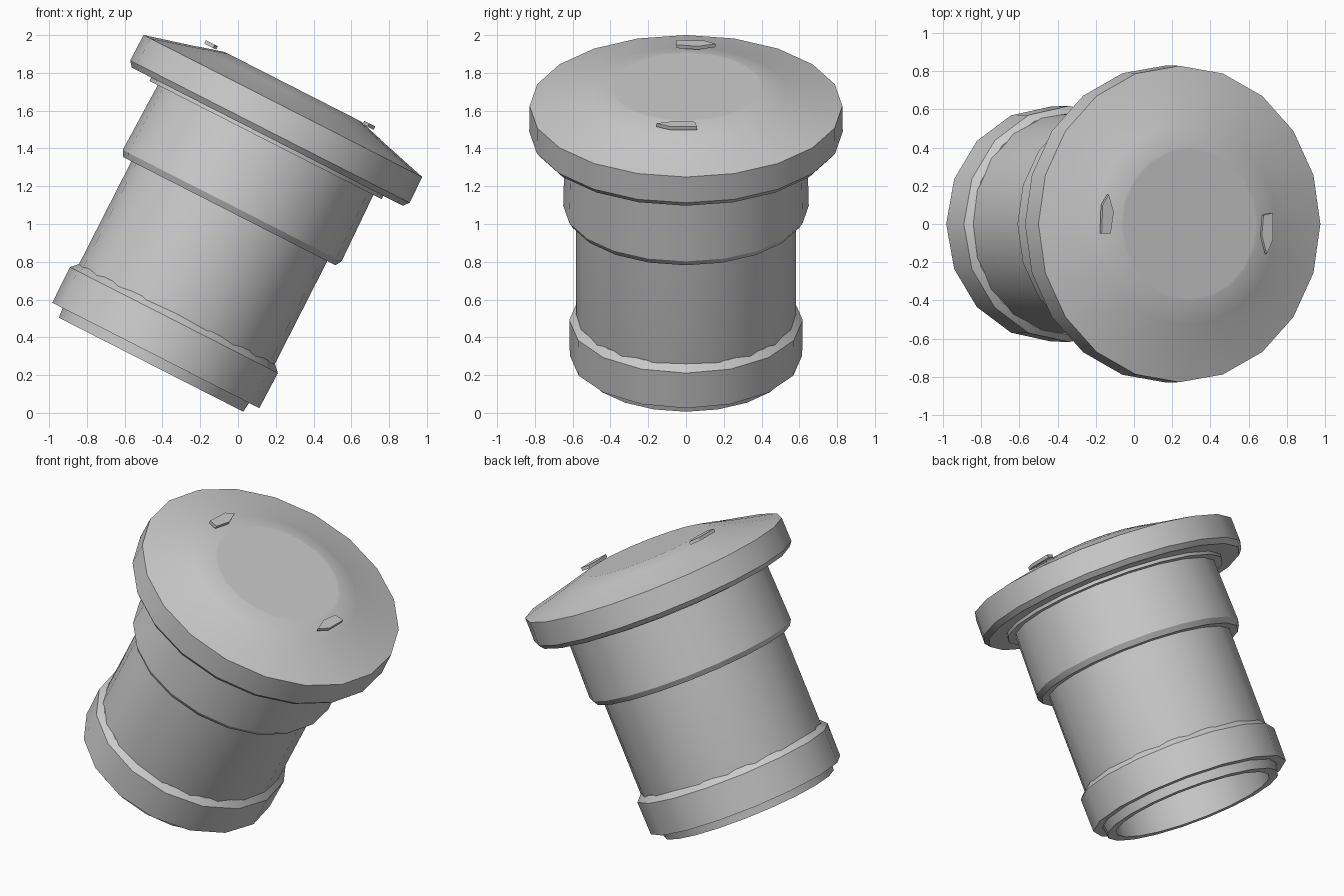
import bpy, bmesh, math
from mathutils import Matrix

if "Cube" in bpy.data.objects:
    bpy.data.objects.remove(bpy.data.objects["Cube"])

# Leaning axis: everything is built upright, then tilted about y
TILT = Matrix.Translation((-0.46, 0, 0.255)) @ Matrix.Rotation(math.radians(27), 4, 'Y')


def finish(name, bm, angle=30):
    bmesh.ops.recalc_face_normals(bm, faces=bm.faces)
    bm.transform(TILT)
    mesh = bpy.data.meshes.new(name)
    bm.to_mesh(mesh)
    bm.free()
    ob = bpy.data.objects.new(name, mesh)
    bpy.context.collection.objects.link(ob)
    bpy.ops.object.select_all(action='DESELECT')
    ob.select_set(True)
    bpy.context.view_layer.objects.active = ob
    bpy.ops.object.shade_smooth_by_angle(angle=math.radians(angle))
    return ob


def lathe(name, profile, sides=20, closed=True):
    """Revolve (radius, height) points; closed profiles make hollow rings."""
    bm = bmesh.new()
    rings = []
    for r, h in profile:
        rings.append([bm.verts.new((r * math.cos(2 * math.pi * i / sides),
                                    r * math.sin(2 * math.pi * i / sides), h))
                      for i in range(sides)])
    pairs = list(zip(rings, rings[1:]))
    if closed:
        pairs.append((rings[-1], rings[0]))
    else:
        bm.faces.new(rings[0])
        bm.faces.new(rings[-1])
    for a, b in pairs:
        for i in range(sides):
            j = (i + 1) % sides
            bm.faces.new((a[i], a[j], b[j], b[i]))
    return finish(name, bm)


def tab(name, outline, low=1.643, high=1.663):
    """Small flat pointed plate."""
    bm = bmesh.new()
    face = bm.faces.new([bm.verts.new((x, y, low)) for x, y in outline])
    top = bmesh.ops.extrude_face_region(bm, geom=[face])
    verts = [v for v in top['geom'] if isinstance(v, bmesh.types.BMVert)]
    bmesh.ops.translate(bm, verts=verts, vec=(0, 0, high - low))
    return finish(name, bm)


# Hollow tube with the open lip at its lower end
lathe("body_tube", [(0.548, 0), (0.555, 0.07), (0.582, 0.25), (0.582, 1.34),
                    (0.49, 1.34), (0.49, 0)])

# Raised band near the open end
lathe("lower_band", [(0.56, 0.055), (0.615, 0.055), (0.618, 0.265),
                     (0.582, 0.302), (0.56, 0.302)], sides=16)

# Thicker collar under the cap
lathe("collar", [(0.57, 0.912), (0.63, 0.912), (0.65, 0.945),
                 (0.64, 1.36), (0.57, 1.36)])

# Thin step between collar and cap
lathe("cap_step", [(0.60, 1.335), (0.69, 1.335), (0.69, 1.37), (0.60, 1.37)])

# Wide cap: chamfered rim, sloping shoulder, raised flat centre
lathe("cap", [(0.64, 1.355), (0.805, 1.355), (0.83, 1.385), (0.828, 1.537),
              (0.545, 1.612), (0.535, 1.616), (0.405, 1.652), (0.39, 1.652)],
      closed=False)

# Two small pointed tabs on opposite sides of the cap
tab("tab_left", [(-0.521, -0.05), (-0.468, -0.05), (-0.45, 0.063),
                 (-0.479, 0.155), (-0.515, 0.10)])
tab("tab_right", [(0.485, 0.058), (0.431, 0.047), (0.42, -0.058),
                  (0.449, -0.157), (0.485, -0.084)])
